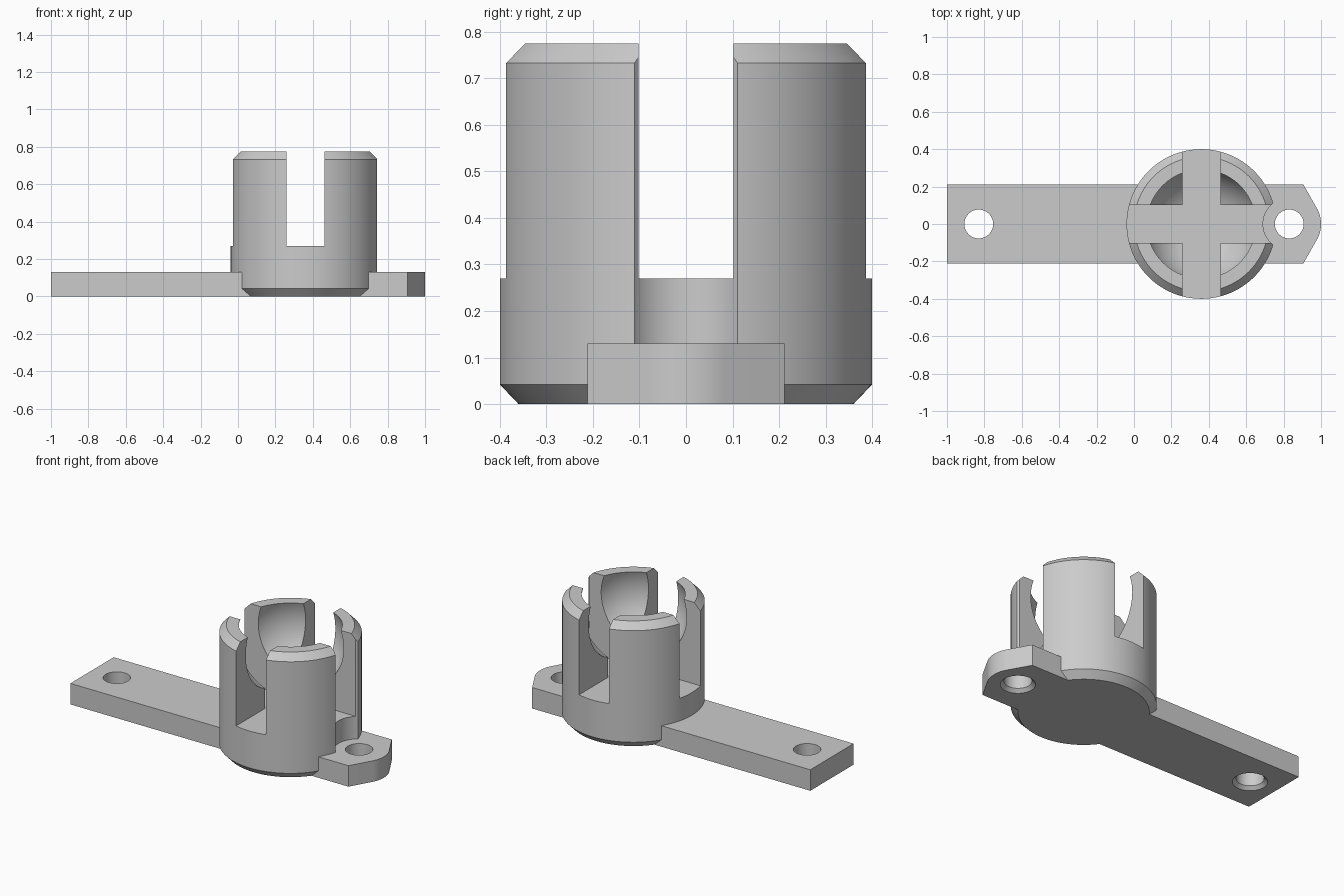
import bpy, bmesh, math

if "Cube" in bpy.data.objects:
    bpy.data.objects.remove(bpy.data.objects["Cube"], do_unlink=True)

AXIS = 0.36          # x of the socket axis
HOLE = 0.83          # distance of both screw holes from the middle
THICK = 0.13         # plate thickness
FLOOR = 0.27         # slot floor height

grey = bpy.data.materials.new("plain grey")
grey.use_nodes = True
colour = (0.6, 0.6, 0.6, 1)
grey.diffuse_color = colour
grey.node_tree.nodes["Principled BSDF"].inputs["Base Color"].default_value = colour


def finish(name, bm):
    bmesh.ops.recalc_face_normals(bm, faces=bm.faces)
    mesh = bpy.data.meshes.new(name)
    bm.to_mesh(mesh)
    bm.free()
    mesh.materials.append(grey)
    obj = bpy.data.objects.new(name, mesh)
    bpy.context.collection.objects.link(obj)
    return obj


def turned(name, x, rings, steps=96):
    """Closed solid turned about a vertical axis from (radius, height) rings."""
    bm = bmesh.new()
    loops = []
    for r, z in rings:
        angles = [2 * math.pi * i / steps for i in range(steps)]
        loops.append([bm.verts.new((x + r * math.cos(a), r * math.sin(a), z)) for a in angles])
    for low, high in zip(loops, loops[1:]):
        for i in range(steps):
            j = (i + 1) % steps
            bm.faces.new((low[i], low[j], high[j], high[i]))
    bm.faces.new(loops[0][::-1])
    bm.faces.new(loops[-1])
    return finish(name, bm)


def prism(name, outline, low, high):
    bm = bmesh.new()
    face = bm.faces.new([bm.verts.new((x, y, low)) for x, y in outline])
    new = bmesh.ops.extrude_face_region(bm, geom=[face])["geom"]
    verts = [v for v in new if isinstance(v, bmesh.types.BMVert)]
    bmesh.ops.translate(bm, verts=verts, vec=(0, 0, high - low))
    return finish(name, bm)


def combine(target, tool, operation="DIFFERENCE"):
    mod = target.modifiers.new(tool.name, "BOOLEAN")
    mod.operation, mod.solver, mod.object = operation, "EXACT", tool
    bpy.ops.object.select_all(action="DESELECT")
    bpy.context.view_layer.objects.active = target
    target.select_set(True)
    bpy.ops.object.modifier_apply(modifier=mod.name)
    bpy.data.objects.remove(tool, do_unlink=True)


def rectangle(x, half_x, half_y):
    return [(x - half_x, -half_y), (x + half_x, -half_y), (x + half_x, half_y), (x - half_x, half_y)]


# Socket cylinder with chamfered rims
socket = turned("ball_socket_bracket", AXIS, [(0.36, 0), (0.4, 0.042), (0.4, 0.733), (0.36, 0.775)])

# Ball cavity
bm = bmesh.new()
bmesh.ops.create_uvsphere(bm, u_segments=96, v_segments=48, radius=0.31)
bmesh.ops.translate(bm, verts=bm.verts, vec=(AXIS, 0, 0.668))
combine(socket, finish("ball_cutter", bm))

# Crossed slots that leave four prongs
for half_x, half_y in ((0.6, 0.102), (0.102, 0.6)):
    combine(socket, prism("slot_cutter", rectangle(AXIS, half_x, half_y), FLOOR, 1))

# Screw head clearance in the side of the socket
combine(socket, turned("clearance_cutter", HOLE, [(0.14, THICK), (0.14, 1)], 64))

# Mounting plate: square at one end, tapered to a rounded tip at the other
tip = [math.radians(-30 + 60 * i / 16) for i in range(17)]
outline = [(-1, -0.212), (0.905, -0.212)]
outline += [(HOLE + 0.17 * math.cos(a), 0.17 * math.sin(a)) for a in tip]
outline += [(0.905, 0.212), (-1, 0.212)]
combine(socket, prism("mounting_plate", outline, 0, THICK), "UNION")

# Screw holes, flared at the underside
for x in (-HOLE, HOLE):
    rings = [(0.117, -0.02), (0.077, 0.02), (0.077, 0.2)]
    combine(socket, turned("hole_cutter", x, rings, 48))

bpy.ops.object.shade_smooth_by_angle(angle=math.radians(25))
